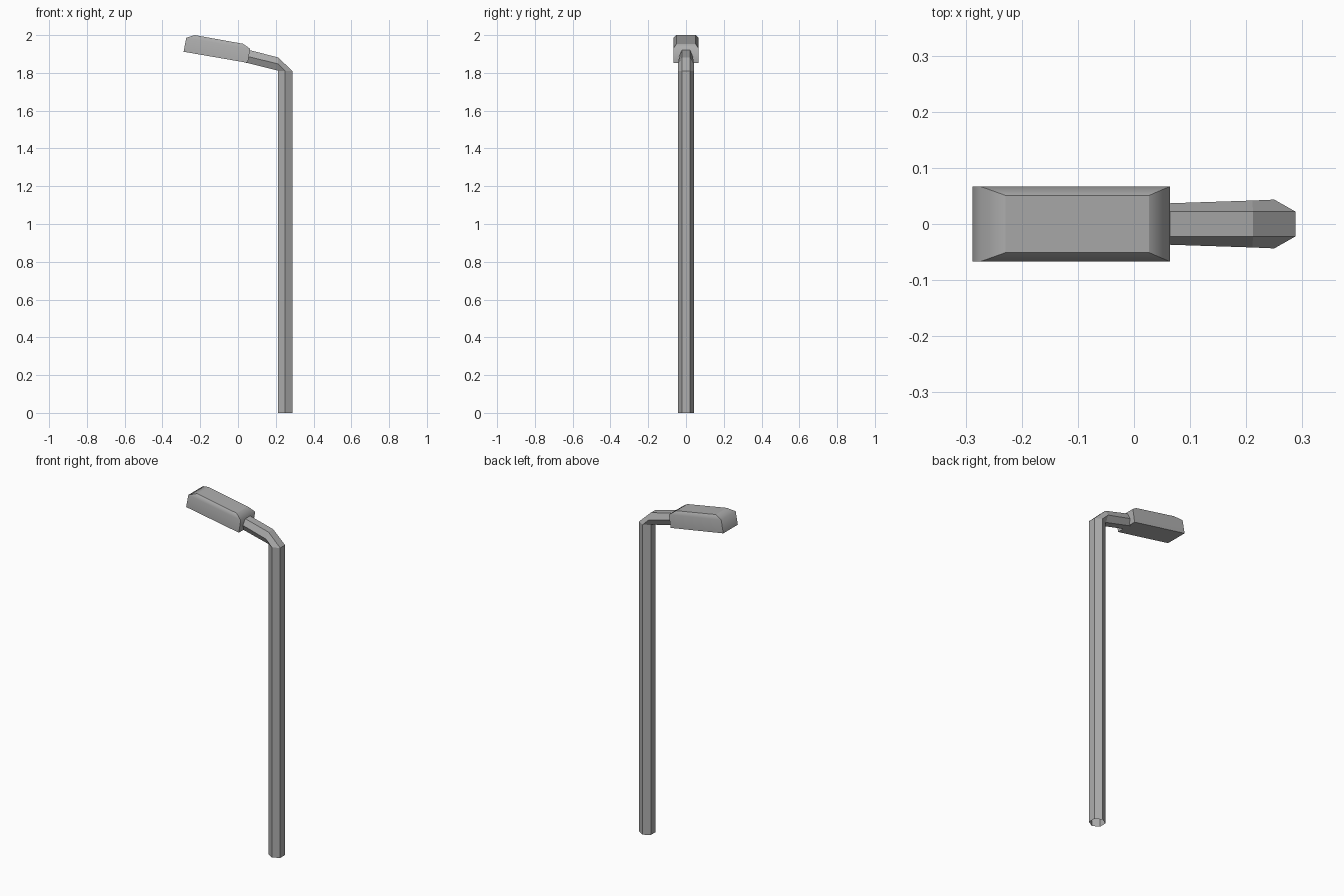
import bpy

if "Cube" in bpy.data.objects:
    bpy.data.objects.remove(bpy.data.objects["Cube"])

# Dark grey paint
grey = bpy.data.materials.new("dark_grey")
grey.diffuse_color = (0.42, 0.42, 0.42, 1.0)
grey.use_nodes = True
grey.node_tree.nodes["Principled BSDF"].inputs["Base Color"].default_value = grey.diffuse_color


def loft(name, rings, capped=False):
    """Skin a list of equal-length vertex rings."""
    n = len(rings[0])
    verts = [v for ring in rings for v in ring]
    faces = [(i * n + j, i * n + (j + 1) % n, (i + 1) * n + (j + 1) % n, (i + 1) * n + j)
             for i in range(len(rings) - 1) for j in range(n)]
    if capped:
        last = (len(rings) - 1) * n
        faces += [tuple(reversed(range(n))), tuple(range(last, last + n))]
    mesh = bpy.data.meshes.new(name)
    mesh.from_pydata(verts, [], faces)
    mesh.materials.append(grey)
    mesh.update()
    obj = bpy.data.objects.new(name, mesh)
    bpy.context.collection.objects.link(obj)
    return obj


def hex_ring(outer, mid, inner, half_width):
    """Six-sided section from outer, middle and inner (x, z) points."""
    w, h = half_width, 0.022
    return [(outer[0], -h, outer[1]), (outer[0], h, outer[1]), (mid[0], w, mid[1]),
            (inner[0], h, inner[1]), (inner[0], -h, inner[1]), (mid[0], -w, mid[1])]


# Six-sided pole bending over into the arm, open at both ends
loft("pole_and_arm", [
    hex_ring((0.288, 0.0), (0.25, 0.0), (0.212, 0.0), 0.0435),
    hex_ring((0.288, 1.81), (0.25, 1.81), (0.212, 1.811), 0.0435),
    hex_ring((0.212, 1.882), (0.211, 1.848), (0.209, 1.813), 0.0418),
    hex_ring((0.04, 1.926), (0.035, 1.891), (0.03, 1.857), 0.036),
])


def head_ring(left, right, half_width):
    """Rectangle across the tilted head between two (x, z) points."""
    w = half_width
    return [(left[0], -w, left[1]), (right[0], -w, right[1]),
            (right[0], w, right[1]), (left[0], w, left[1])]


# Tilted lamp head with a bevelled top
head = loft("lamp_head", [
    head_ring((-0.288, 1.912), (0.052, 1.853), 0.067),
    head_ring((-0.274, 1.986), (0.064, 1.928), 0.067),
    head_ring((-0.229, 2.0), (0.027, 1.954), 0.051),
], capped=True)

# Each wall flows softly into its own bevel; every other edge stays crisp
for poly in head.data.polygons:
    poly.use_smooth = True
middle = {4, 5, 6, 7}
for edge in head.data.edges:
    edge.use_edge_sharp = not set(edge.vertices) <= middle
